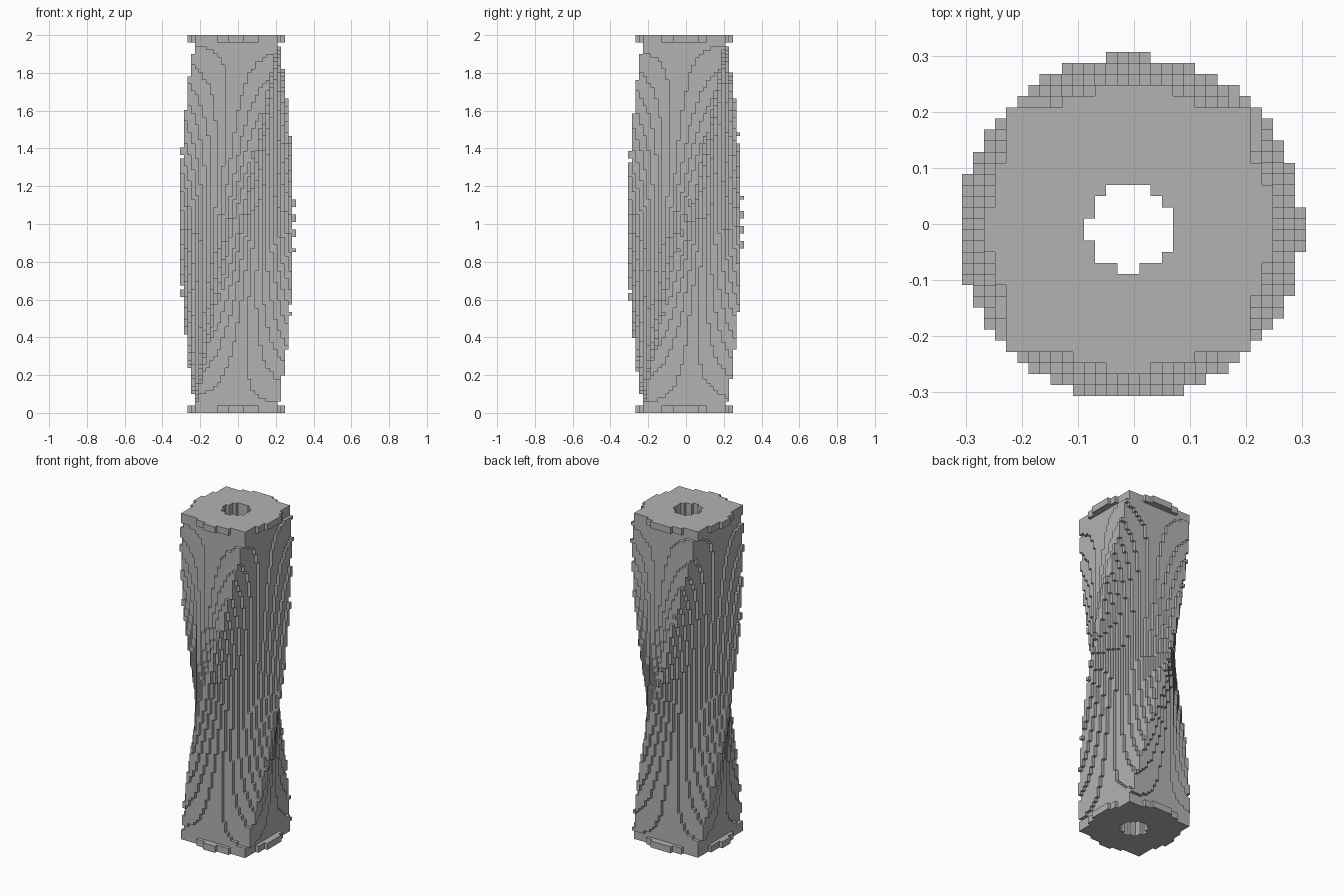
import bpy, bmesh
from math import cos, sin, hypot, radians

if "Cube" in bpy.data.objects:
    bpy.data.objects.remove(bpy.data.objects["Cube"])

LAYERS = 101            # block layers over the full height
S = 2 / LAYERS          # block size
HALF = 11.0             # half width of the square section, in blocks
BORE = 3.76             # radius of the central hole
COLLAR = 12.82          # radius of the round end collars
SHIFT = 0.35            # offset of the twist axis from the block centres
REACH = range(-17, 18)

grey = bpy.data.materials.new("stone grey")
grey.use_nodes = True
grey.diffuse_color = (0.45, 0.45, 0.45, 1)
grey.node_tree.nodes["Principled BSDF"].inputs["Base Color"].default_value = (0.45, 0.45, 0.45, 1)


def in_shaft(i, j, k):
    """Square section turning a quarter turn from bottom to top, with a bore."""
    x, y = i + SHIFT, j + SHIFT
    a = radians(90 * k / (LAYERS - 1))
    u = x * cos(a) + y * sin(a)
    v = y * cos(a) - x * sin(a)
    return max(abs(u), abs(v)) <= HALF and hypot(x, y) > BORE


def in_collar(i, j, k):
    """Part of the round end disc that stands out of the square section."""
    return hypot(i + SHIFT, j + SHIFT) <= COLLAR and hypot(i + SHIFT, j + SHIFT) > BORE \
        and not in_shaft(i, j, k)


def build_blocks(name, rule, layers):
    """Fill the cells chosen by the rule and keep only their outer faces."""
    cells = {(i, j, k) for k in layers for i in REACH for j in REACH if rule(i, j, k)}
    bm = bmesh.new()
    corners = {}

    def corner(p):
        if p not in corners:
            corners[p] = bm.verts.new(((p[0] - 0.5) * S, (p[1] - 0.5) * S, p[2] * S))
        return corners[p]

    for cell in sorted(cells):
        for axis in range(3):
            for side in (0, 1):
                near = list(cell)
                near[axis] += 2 * side - 1
                if tuple(near) in cells:
                    continue
                loop = []
                for b, c in ((0, 0), (1, 0), (1, 1), (0, 1)):
                    p = list(cell)
                    p[axis] += side
                    p[(axis + 1) % 3] += b
                    p[(axis + 2) % 3] += c
                    loop.append(corner(tuple(p)))
                bm.faces.new(loop if side else loop[::-1])

    mesh = bpy.data.meshes.new(name)
    bm.to_mesh(mesh)
    bm.free()
    mesh.materials.append(grey)
    obj = bpy.data.objects.new(name, mesh)
    bpy.context.collection.objects.link(obj)
    return obj


# Twisted shaft and the two thin end collars
build_blocks("twisted_shaft", in_shaft, range(LAYERS))
build_blocks("bottom_collar", in_collar, range(2))
build_blocks("top_collar", in_collar, range(LAYERS - 2, LAYERS))
